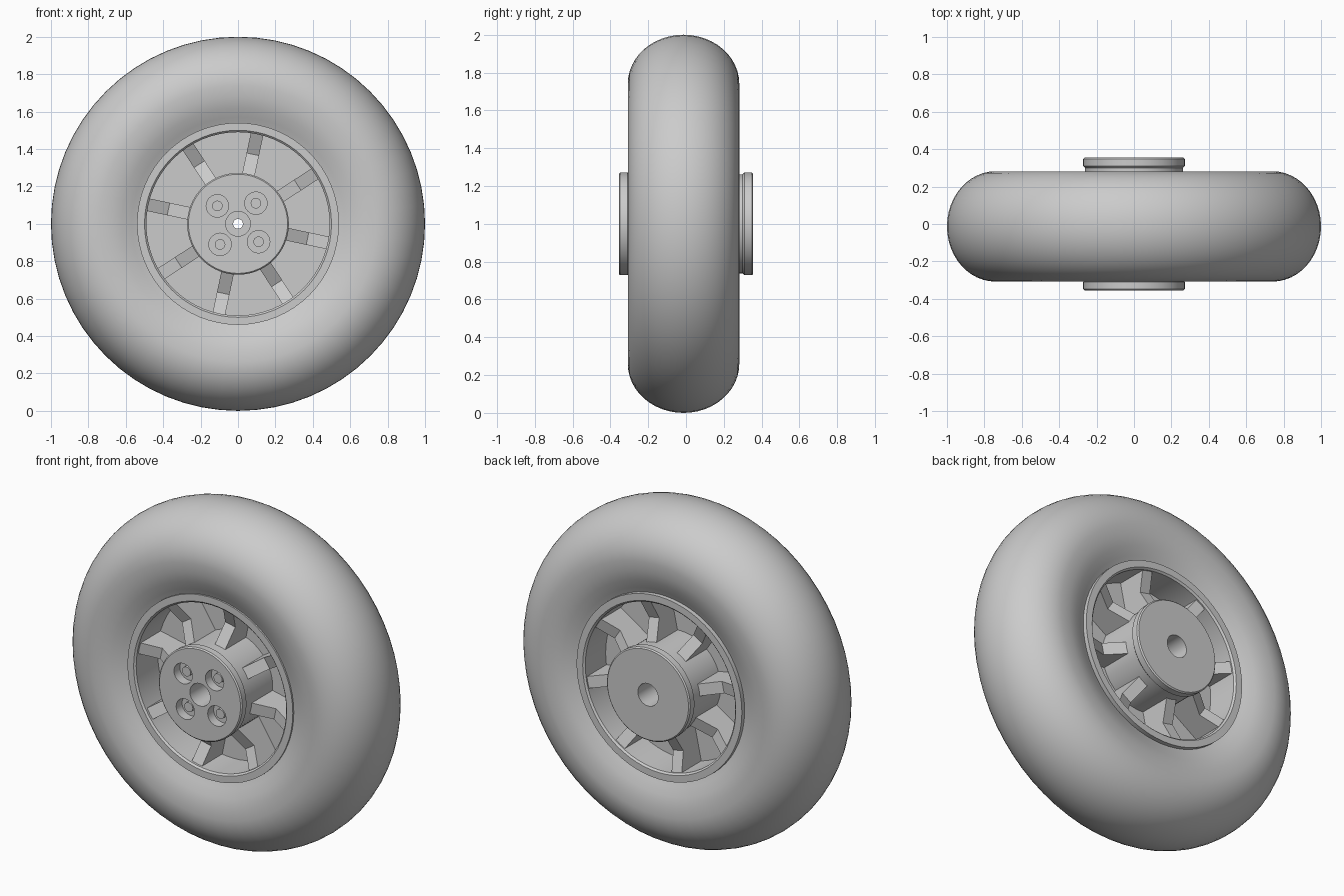
import bpy, bmesh
from math import pi, sin, cos, radians
from mathutils import Matrix, Vector

if "Cube" in bpy.data.objects:
    bpy.data.objects.remove(bpy.data.objects["Cube"])

CENTER = Vector((0, 0, 1))


def finish(bm, name):
    bmesh.ops.remove_doubles(bm, verts=bm.verts, dist=1e-5)
    bmesh.ops.recalc_face_normals(bm, faces=bm.faces)
    mesh = bpy.data.meshes.new(name)
    bm.to_mesh(mesh)
    bm.free()
    obj = bpy.data.objects.new(name, mesh)
    obj.location = CENTER
    bpy.context.collection.objects.link(obj)
    return obj


def smooth(obj):
    bpy.ops.object.select_all(action='DESELECT')
    obj.select_set(True)
    bpy.context.view_layer.objects.active = obj
    bpy.ops.object.shade_smooth_by_angle(angle=radians(30))


def lathe(name, profile, segs=64):
    """Spin a closed (radius, y) profile around the axle."""
    bm = bmesh.new()
    vs = [bm.verts.new((r, y, 0)) for r, y in profile]
    es = [bm.edges.new((vs[i - 1], vs[i])) for i in range(len(vs))]
    bmesh.ops.spin(bm, geom=vs + es, cent=(0, 0, 0), axis=(0, 1, 0),
                   angle=2 * pi, steps=segs, use_duplicate=False)
    return finish(bm, name)


def cylinders(name, radius, y0, y1):
    """Four cylinders on the bolt circle, along the axle direction."""
    bm = bmesh.new()
    for k in range(4):
        a = radians(49 + 90 * k)
        m = (Matrix.Translation((0.146 * cos(a), (y0 + y1) / 2, 0.146 * sin(a)))
             @ Matrix.Rotation(pi / 2, 4, 'X'))
        bmesh.ops.create_cone(bm, cap_ends=True, segments=24, radius1=radius,
                              radius2=radius, depth=y1 - y0, matrix=m)
    return finish(bm, name)


# Tyre: rounded tread and sidewalls that curl in towards the rim
MID, HALF = -0.013, 0.295
tyre_profile = []
for i in range(25):
    t = -pi / 2 + pi * i / 24
    tyre_profile.append((0.74 + 0.26 * cos(t), MID + HALF * sin(t)))
side = [(0.68, 0.29), (0.62, 0.275), (0.57, 0.25), (0.535, 0.235)]
tyre_profile += [(r, MID + y) for r, y in side]
tyre_profile += [(r, MID - y) for r, y in reversed(side)]
smooth(lathe("tyre", tyre_profile))

# Rim band with a narrow lip on both faces
smooth(lathe("rim", [(0.54, -0.26), (0.50, -0.26), (0.49, -0.25), (0.49, 0.24),
                     (0.50, 0.25), (0.54, 0.25)]))

# Flat web between hub and rim
smooth(lathe("wheel_web", [(0.24, -0.05), (0.50, -0.05), (0.50, 0.05), (0.24, 0.05)]))

# Hub: capped barrel with a stepped axle bore
hub = lathe("hub", [(0.066, -0.355), (0.265, -0.355), (0.272, -0.348), (0.272, -0.31),
                    (0.262, -0.30), (0.262, 0.30), (0.272, 0.31), (0.272, 0.348),
                    (0.265, 0.355), (0.066, 0.355), (0.066, 0.12), (0.026, 0.12),
                    (0.026, -0.12), (0.066, -0.12)])

# Bolt recesses cut into the front of the hub
cutter = cylinders("bolt_recess_cutter", 0.06, -0.40, -0.30)
cutter.hide_render = True
mod = hub.modifiers.new("recesses", 'BOOLEAN')
mod.operation, mod.object, mod.solver = 'DIFFERENCE', cutter, 'EXACT'
bpy.context.view_layer.objects.active = hub
bpy.ops.object.modifier_apply(modifier=mod.name)
bpy.data.objects.remove(cutter)
smooth(hub)

# Bolts sitting in the recesses
smooth(cylinders("wheel_bolts", 0.028, -0.325, -0.29))

# Eight spokes with dished faces on front and back
section = [(0.25, -0.25), (0.38, -0.185), (0.496, -0.24),
           (0.496, 0.235), (0.38, 0.185), (0.25, 0.25)]
bm = bmesh.new()
for k in range(8):
    rot = Matrix.Rotation(-radians(33 + 45 * k), 4, 'Y')
    face = bm.faces.new([bm.verts.new(rot @ Vector((r, y, -0.034))) for r, y in section])
    ext = bmesh.ops.extrude_face_region(bm, geom=[face], use_keep_orig=True)
    top = [v for v in ext["geom"] if isinstance(v, bmesh.types.BMVert)]
    bmesh.ops.translate(bm, verts=top, vec=rot @ Vector((0, 0, 0.068)))
finish(bm, "spokes")
